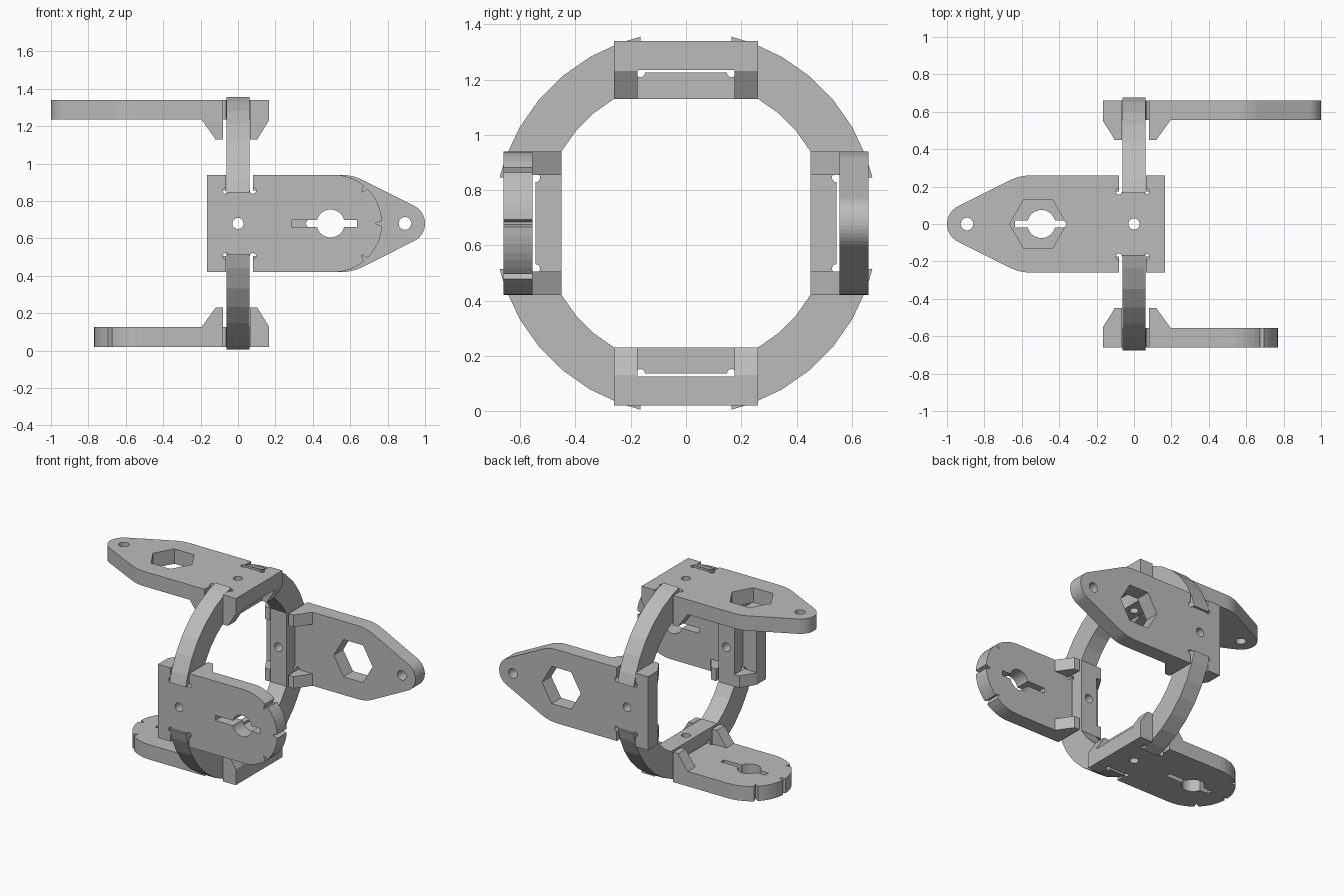
import bpy, bmesh
from math import sin, cos, radians
from mathutils import Matrix, Vector

if "Cube" in bpy.data.objects:
    bpy.data.objects.remove(bpy.data.objects["Cube"])

CENTRE = Vector((0, 0, 0.68))
X, Y, Z = Vector((1, 0, 0)), Vector((0, 1, 0)), Vector((0, 0, 1))

grey = bpy.data.materials.new("plain grey")
grey.use_nodes = True
grey.diffuse_color = (0.5, 0.5, 0.5, 1)
grey.node_tree.nodes["Principled BSDF"].inputs["Base Color"].default_value = (0.5, 0.5, 0.5, 1)


def arc(cx, cy, r, start, end, steps):
    angles = [radians(start + (end - start) * i / steps) for i in range(steps + 1)]
    return [(cx + r * cos(a), cy + r * sin(a)) for a in angles]


def circle(cx, cy, r, steps=24):
    return arc(cx, cy, r, 0, 360, steps)[:-1]


def frame(a, b, c, origin):
    """Matrix taking local x, y, z to the axes a, b, c at origin."""
    return Matrix.Translation(origin) @ Matrix((a, b, c)).transposed().to_4x4()


def slab(name, loops, depth, matrix):
    """Flat outline with holes, thickened about its own plane."""
    curve = bpy.data.curves.new(name, "CURVE")
    curve.dimensions = "2D"
    curve.fill_mode = "BOTH"
    curve.extrude = depth / 2
    for loop in loops:
        spline = curve.splines.new("POLY")
        spline.points.add(len(loop) - 1)
        for point, (x, y) in zip(spline.points, loop):
            point.co = (x, y, 0, 1)
        spline.use_cyclic_u = True
    temp = bpy.data.objects.new(name + " outline", curve)
    bpy.context.scene.collection.objects.link(temp)
    bpy.context.view_layer.update()
    mesh = bpy.data.meshes.new_from_object(
        temp.evaluated_get(bpy.context.evaluated_depsgraph_get()))
    bpy.data.objects.remove(temp)
    bm = bmesh.new()
    bm.from_mesh(mesh)
    bmesh.ops.remove_doubles(bm, verts=bm.verts, dist=0.0001)
    bmesh.ops.recalc_face_normals(bm, faces=bm.faces)
    for face in bm.faces:
        face.smooth = False
    bm.to_mesh(mesh)
    bm.free()
    mesh.name = name
    mesh.materials.clear()
    mesh.materials.append(grey)
    mesh.transform(matrix)
    obj = bpy.data.objects.new(name, mesh)
    bpy.context.scene.collection.objects.link(obj)
    return obj


def notch(left, right, floor):
    """Slot floor with round relief cuts in both corners."""
    r = 0.017
    return arc(left, floor, r, 90, 360, 9) + arc(right, floor, r, 180, 450, 9)


# Ring: outer arcs with hooked ends, flat bars under each plate
outer, inner = [], []
for quarter in range(4):
    side = [(-0.165, 0.675)] + notch(-0.165, 0.165, 0.545) + [(0.165, 0.675)]
    side += arc(0, 0, 0.695, 70, 20, 5)
    turn = Matrix.Rotation(radians(-90 * quarter), 2)
    outer += [tuple(turn @ Vector(p)) for p in side]
    inner += [tuple(turn @ Vector(p)) for p in arc(0, 0, 0.52, 60, 30, 3)]
ring = slab("ring", [outer, inner], 0.125, frame(Y, Z, X, CENTRE))

# Screw holes through the four bars
for axis, spin in (("upright", 0), ("level", 90)):
    bpy.ops.mesh.primitive_cylinder_add(vertices=24, radius=0.03, depth=2,
                                        location=CENTRE, rotation=(radians(spin), 0, 0))
    cutter = bpy.context.object
    cutter.name = axis + " screw hole cutter"
    cutter.hide_render = True
    mod = ring.modifiers.new(axis + " screw holes", "BOOLEAN")
    mod.operation = "DIFFERENCE"
    mod.solver = "EXACT"
    mod.object = cutter
    bpy.context.view_layer.objects.active = ring
    bpy.ops.object.modifier_apply(modifier=mod.name)
    bpy.data.objects.remove(cutter)


def mirrored(half):
    return half + [(x, -y) for x, y in reversed(half)]


# Base of every plate: square end and the slot for the ring
base = [(-0.165, 0.26), (-0.065, 0.26)] + notch(-0.065, 0.08, 0.175) + [(0.08, 0.26)]
screw = circle(0, 0, 0.03)


def rounded_plate():
    end = arc(0.51, 0, 0.26, 90, 51, 5)
    end += arc(0.51, 0, 0.225, 48, 48, 1)[:1]
    end += arc(0.51, 0, 0.26, 45, 3, 6) + [(0.738, 0.004)]
    shaft = arc(0.495, 0, 0.075, 14, 166, 12) + [(0.285, 0.018)]
    shaft = [(0.635, 0.018)] + shaft
    return [mirrored(base + end), mirrored(shaft), screw]


def pointed_plate():
    shoulder = arc(0.55, 0.0, 0.26, 90, 66, 4)
    tip = arc(0.895, 0, 0.105, 64, 4, 7)
    return [mirrored(base + shoulder + tip), circle(0.513, 0, 0.152, 6),
            circle(0.893, 0, 0.034), screw]


# Clip blocks: tapered feet on both sides of the ring
clips = {
    "end": [(-0.165, 0.56), (-0.165, 0.55), (-0.103, 0.45), (-0.065, 0.45), (-0.065, 0.56)],
    "arm": [(0.08, 0.56), (0.08, 0.45), (0.12, 0.45), (0.195, 0.555), (0.195, 0.56)],
}

# Four plates with their clips
for name, out, along, shape in (("top", Z, -X, pointed_plate), ("bottom", -Z, -X, rounded_plate),
                                ("front", -Y, X, rounded_plate), ("back", Y, X, pointed_plate)):
    across = out.cross(along)
    slab(name + " plate", shape(), 0.105, frame(along, across, out, CENTRE + out * 0.6075))
    for clip, profile in clips.items():
        for number, s in enumerate((-1, 1), 1):
            slab(f"{name} {clip} clip {number}", [profile], 0.085,
                 frame(along, out, -across, CENTRE + across * s * 0.2175))
